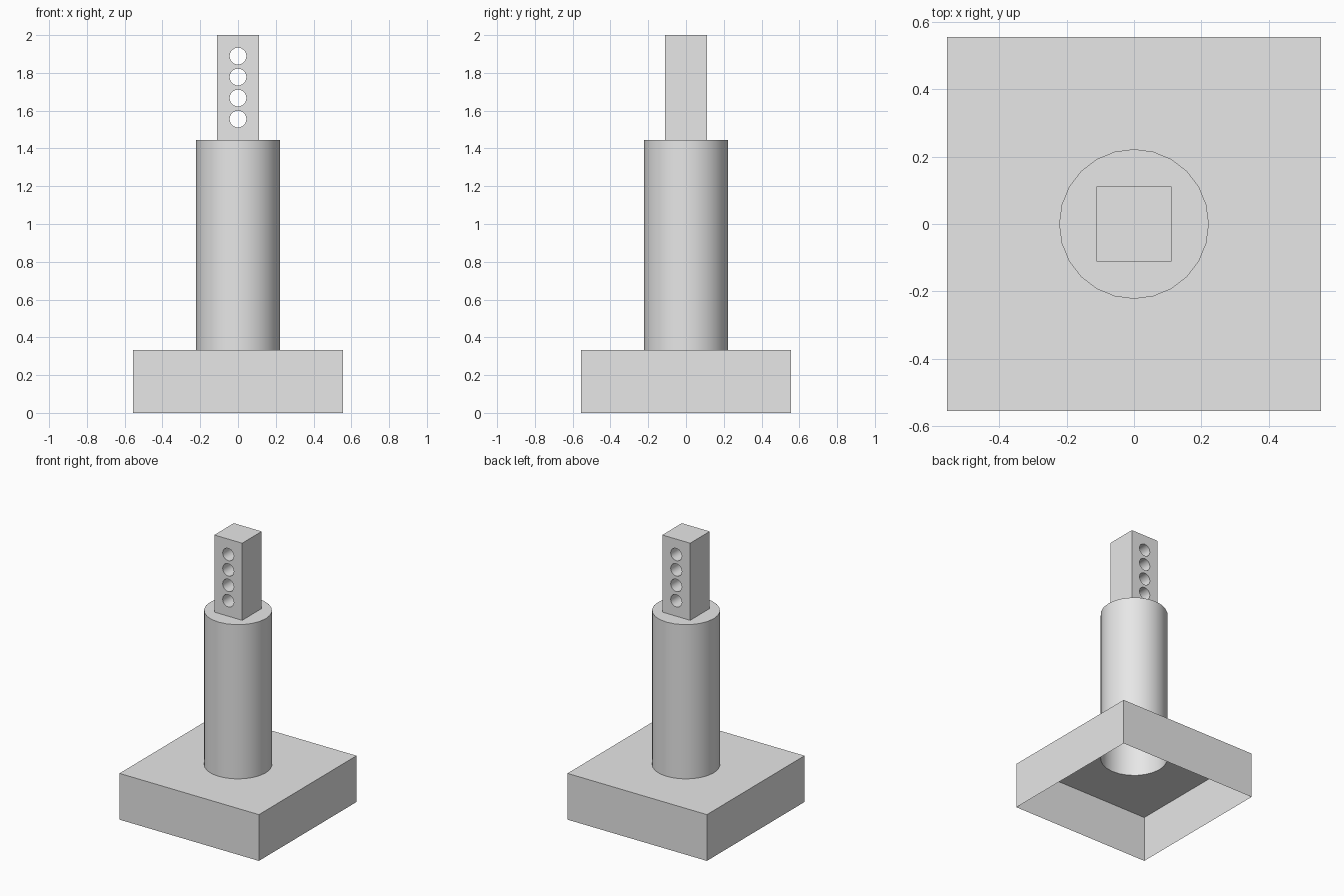
import bpy
import bmesh
from math import cos, sin, tau
from mathutils import Vector

if "Cube" in bpy.data.objects:
    bpy.data.objects.remove(bpy.data.objects["Cube"])

# Proportions: the whole post is 18 modules tall
U = 2 / 18
BASE_TOP, SHAFT_TOP, POST_TOP = 3 * U, 13 * U, 18 * U

grey = bpy.data.materials.new("plain grey")
grey.use_nodes = True
colour = (0.8, 0.8, 0.8, 1)
grey.diffuse_color = colour
grey.node_tree.nodes["Principled BSDF"].inputs["Base Color"].default_value = colour


def circle(radius, centre, u, v, sides=24):
    return [centre + u * radius * cos(tau * i / sides) + v * radius * sin(tau * i / sides)
            for i in range(sides)]


def square(half, z):
    return [Vector((x * half, y * half, z)) for x, y in ((-1, -1), (1, -1), (1, 1), (-1, 1))]


def add_loop(bm, points):
    verts = [bm.verts.new(p) for p in points]
    edges = [bm.edges.new((a, b)) for a, b in zip(verts, verts[1:] + verts[:1])]
    return verts, edges


def add_walls(bm, points, offset):
    """Sweep a closed outline along offset; return its two rims."""
    start, start_rim = add_loop(bm, points)
    end, end_rim = add_loop(bm, [p + offset for p in points])
    for i in range(len(start)):
        j = (i + 1) % len(start)
        bm.faces.new((start[i], start[j], end[j], end[i]))
    return start_rim, end_rim


def cap(bm, edges, normal):
    bmesh.ops.triangle_fill(bm, use_beauty=True, edges=edges, normal=normal)


def finish(bm, name):
    bmesh.ops.recalc_face_normals(bm, faces=bm.faces)
    mesh = bpy.data.meshes.new(name)
    bm.to_mesh(mesh)
    bm.free()
    mesh.materials.append(grey)
    obj = bpy.data.objects.new(name, mesh)
    bpy.context.collection.objects.link(obj)
    bpy.ops.object.select_all(action="DESELECT")
    obj.select_set(True)
    bpy.context.view_layer.objects.active = obj
    bpy.ops.object.shade_smooth_by_angle()


X, Y, Z = Vector((1, 0, 0)), Vector((0, 1, 0)), Vector((0, 0, 1))

# Hollow shells, open below, whose tops open into the next part
for name, outline, top, opening in (
    ("base", square(5 * U, 0), BASE_TOP, circle(2 * U, Z * BASE_TOP, X, Y)),
    ("round_shaft", circle(2 * U, Z * BASE_TOP, X, Y), SHAFT_TOP, square(U, SHAFT_TOP)),
):
    bm = bmesh.new()
    rim = add_walls(bm, outline, Z * (top - outline[0].z))[1]
    cap(bm, rim + add_loop(bm, opening)[1], Z)
    finish(bm, name)

# Square post with four bores running front to back
bm = bmesh.new()
front = -Y * U
outline = [front + X * x * U + Z * z
           for x, z in ((-1, SHAFT_TOP), (1, SHAFT_TOP), (1, POST_TOP), (-1, POST_TOP))]
bores = [circle(0.4 * U, front + Z * (SHAFT_TOP + i * U), X, Z) for i in range(1, 5)]
rims = [add_walls(bm, points, Y * 2 * U) for points in [outline] + bores]
cap(bm, [e for rim in rims for e in rim[0]], -Y)
cap(bm, [e for rim in rims for e in rim[1]], Y)
floor = [f for f in bm.faces if all(v.co.z < SHAFT_TOP + 0.001 for v in f.verts)]
bmesh.ops.delete(bm, geom=floor, context="FACES_ONLY")
finish(bm, "drilled_square_post")
